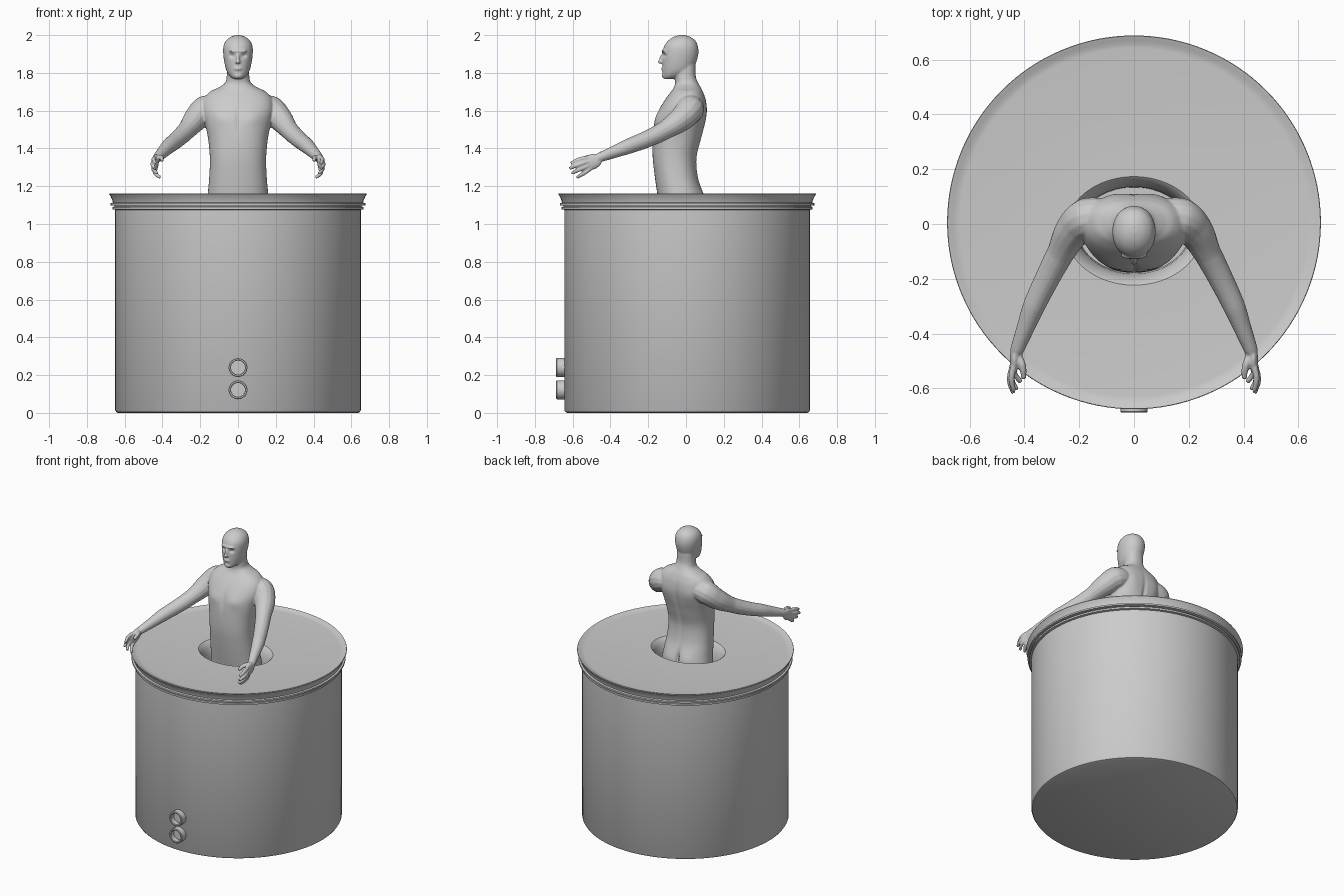
import bpy, bmesh, math
from mathutils import Vector

if "Cube" in bpy.data.objects:
    bpy.data.objects.remove(bpy.data.objects["Cube"])


def smooth_rings(rings, steps=5):
    """Catmull-Rom interpolation of profile rows."""
    out = []
    for i in range(len(rings) - 1):
        a, b, c, d = (rings[max(0, min(len(rings) - 1, i + k))] for k in (-1, 0, 1, 2))
        for s in range(steps):
            t = s / steps
            out.append([0.5 * (2 * q + (r - p) * t + (2 * p - 5 * q + 4 * r - u) * t * t
                               + (3 * q - p - 3 * r + u) * t ** 3)
                        for p, q, r, u in zip(a, b, c, d)])
    return out + [list(rings[-1])]


def loft(name, rings, n=96, power=2.0):
    """Skin rings of (z, half width, front y, back y), capped at both ends."""
    bm = bmesh.new()
    loops = []
    for z, w, yf, yb in rings:
        loop = []
        for k in range(n):
            a = 2 * math.pi * k / n
            c, s = math.cos(a), math.sin(a)
            c = math.copysign(abs(c) ** (2 / power), c)
            s = math.copysign(abs(s) ** (2 / power), s)
            loop.append(bm.verts.new((w * c, (yf + yb) / 2 + (yb - yf) / 2 * s, z)))
        loops.append(loop)
    for lo, hi in zip(loops, loops[1:]):
        for k in range(n):
            bm.faces.new((lo[k], lo[(k + 1) % n], hi[(k + 1) % n], hi[k]))
    bm.faces.new(loops[0][::-1])
    bm.faces.new(loops[-1])
    bmesh.ops.recalc_face_normals(bm, faces=bm.faces)
    me = bpy.data.meshes.new(name)
    bm.to_mesh(me)
    bm.free()
    ob = bpy.data.objects.new(name, me)
    bpy.context.collection.objects.link(ob)
    return ob


def activate(ob):
    bpy.ops.object.select_all(action='DESELECT')
    ob.select_set(True)
    bpy.context.view_layer.objects.active = ob


def limb(name, points, side):
    """Tapered round tube through (x, y, z, radius) points."""
    cu = bpy.data.curves.new(name, 'CURVE')
    cu.dimensions = '3D'
    cu.bevel_depth, cu.bevel_resolution, cu.use_fill_caps = 1.0, 5, True
    sp = cu.splines.new('BEZIER')
    sp.bezier_points.add(len(points) - 1)
    for bp, (x, y, z, r) in zip(sp.bezier_points, points):
        bp.co, bp.radius = (x * side, y, z), r
        bp.handle_left_type = bp.handle_right_type = 'AUTO'
    ob = bpy.data.objects.new(name, cu)
    bpy.context.collection.objects.link(ob)
    activate(ob)
    bpy.ops.object.convert(target='MESH')
    return bpy.context.view_layer.objects.active


def blob(name, loc, size, rot=0.0):
    bpy.ops.mesh.primitive_uv_sphere_add(segments=24, ring_count=16, radius=1,
                                         location=loc, rotation=(rot, 0, 0))
    ob = bpy.context.object
    ob.name, ob.scale = name, size
    return ob


def shade(ob, angle=35):
    activate(ob)
    bpy.ops.object.shade_smooth_by_angle(angle=math.radians(angle))


# Tank: outer wall, ridges, flared rim, recessed lid and oval well
CY = 0.006
def rnd(z, r):
    return (z, r, CY - r, CY + r)
tank = loft("tank", [rnd(*p) for p in (
    (0.0, 0.635), (0.004, 0.644), (0.014, 0.65), (1.075, 0.65), (1.078, 0.664),
    (1.09, 0.664), (1.093, 0.655), (1.097, 0.655), (1.099, 0.674), (1.11, 0.674),
    (1.113, 0.662), (1.125, 0.665), (1.145, 0.674), (1.158, 0.682), (1.162, 0.68),
    (1.157, 0.665), (1.151, 0.652), (1.149, 0.635))] + [
    (1.149, 0.25, -0.223, 0.173), (1.143, 0.242, -0.216, 0.166),
    (1.11, 0.222, -0.195, 0.146), (1.06, 0.208, -0.182, 0.136),
    (1.0, 0.205, -0.178, 0.134)], n=128)
shade(tank)

# Two pipe sockets low on the front
for label, z in (("upper", 0.24), ("lower", 0.122)):
    pipe = loft(label + "_pipe_socket", [(h, r, -r, r) for h, r in (
        (0.63, 0.05), (0.684, 0.05), (0.687, 0.047), (0.687, 0.04),
        (0.684, 0.037), (0.652, 0.037))], n=24)
    pipe.rotation_euler.x = math.pi / 2
    pipe.location.z = z
    shade(pipe)

# Torso and neck
parts = [loft("torso", smooth_rings([
    (0.95, .17, -.13, .11), (1.08, .168, -.14, .108), (1.16, .16, -.152, .09),
    (1.25, .152, -.165, .063), (1.35, .149, -.176, .056), (1.45, .158, -.176, .08),
    (1.53, .174, -.168, .1), (1.60, .19, -.145, .11), (1.66, .182, -.11, .104),
    (1.70, .148, -.08, .09), (1.72, .108, -.066, .08), (1.745, .07, -.058, .066),
    (1.78, .06, -.06, .052), (1.84, .058, -.06, .05)]), power=2.3)]

# Head and facial features
parts.append(loft("head", smooth_rings([
    (1.768, .022, -.117, -.07), (1.782, .042, -.122, -.02), (1.81, .06, -.124, .03),
    (1.85, .071, -.125, .052), (1.90, .078, -.124, .065), (1.94, .077, -.116, .063),
    (1.97, .064, -.095, .05), (1.99, .04, -.066, .024), (2.0, .012, -.035, -.005)]),
    power=2.1))
parts += [blob("nose_bridge", (0, -.128, 1.878), (.009, .013, .028), -.35),
          blob("nose_tip", (0, -.136, 1.858), (.014, .014, .009)),
          blob("lips", (0, -.123, 1.822), (.022, .009, .009)),
          blob("chin", (0, -.115, 1.785), (.022, .013, .014)),
          blob("brow", (0, -.116, 1.915), (.05, .013, .009))]

# Arms, palms and fingers on both sides
for s in (-1, 1):
    parts.append(limb("arm", [
        (.10, .03, 1.62, .06), (.17, .02, 1.605, .076), (.215, -.015, 1.565, .068),
        (.27, -.11, 1.498, .05), (.322, -.21, 1.448, .045), (.365, -.30, 1.413, .041),
        (.40, -.39, 1.378, .032), (.425, -.455, 1.353, .026),
        (.432, -.475, 1.345, .022)], s))
    parts.append(blob("palm", (s * .436, -.495, 1.33), (.017, .052, .041), .35))
    for knuckle, mid, tip in (
            ((.438, -.515, 1.352), (.447, -.565, 1.342), (.438, -.61, 1.322)),
            ((.442, -.515, 1.332), (.453, -.57, 1.314), (.44, -.617, 1.294)),
            ((.440, -.51, 1.312), (.448, -.56, 1.290), (.428, -.605, 1.268)),
            ((.436, -.50, 1.298), (.438, -.54, 1.269), (.413, -.577, 1.246))):
        parts.append(limb("finger", [(*knuckle, .012), (*mid, .0115), (*tip, .009)], s))
    parts.append(limb("thumb", [(.43, -.47, 1.345, .015), (.408, -.515, 1.352, .014),
                                (.402, -.565, 1.338, .010)], s))

# Fuse the figure into one soft skin
activate(parts[0])
for p in parts:
    p.select_set(True)
bpy.ops.object.join()
figure = bpy.context.object
figure.name = "figure"
mod = figure.modifiers.new("fuse", 'REMESH')
mod.mode, mod.voxel_size = 'VOXEL', 0.005
bpy.ops.object.modifier_apply(modifier="fuse")
mod = figure.modifiers.new("soften", 'SMOOTH')
mod.factor, mod.iterations = 0.5, 5
bpy.ops.object.modifier_apply(modifier="soften")

# Sculpted dents and swells: centre, falloff per axis, push along y
dabs = [((0, .1, 1.45), (.014, .06, .16), -.010),     # spine
        ((0, .1, 1.12), (.012, .06, .06), -.022),     # seat crease
        ((0, -.17, 1.55), (.012, .06, .07), .006)]    # breastbone
for s in (-1, 1):
    dabs += [((s * .031, -.12, 1.891), (.015, .03, .010), .011),   # eye sockets
             ((s * .08, -.15, 1.56), (.05, .05, .04), -.008),      # chest
             ((s * .09, .1, 1.58), (.05, .05, .07), .006),         # shoulder blades
             ((s * .07, .09, 1.13), (.05, .05, .05), .010)]        # seat
for v in figure.data.vertices:
    for c, f, push in dabs:
        d = sum(((v.co[i] - c[i]) / f[i]) ** 2 for i in range(3))
        if d < 9:
            v.co.y += push * math.exp(-d)
bpy.ops.object.shade_smooth()
